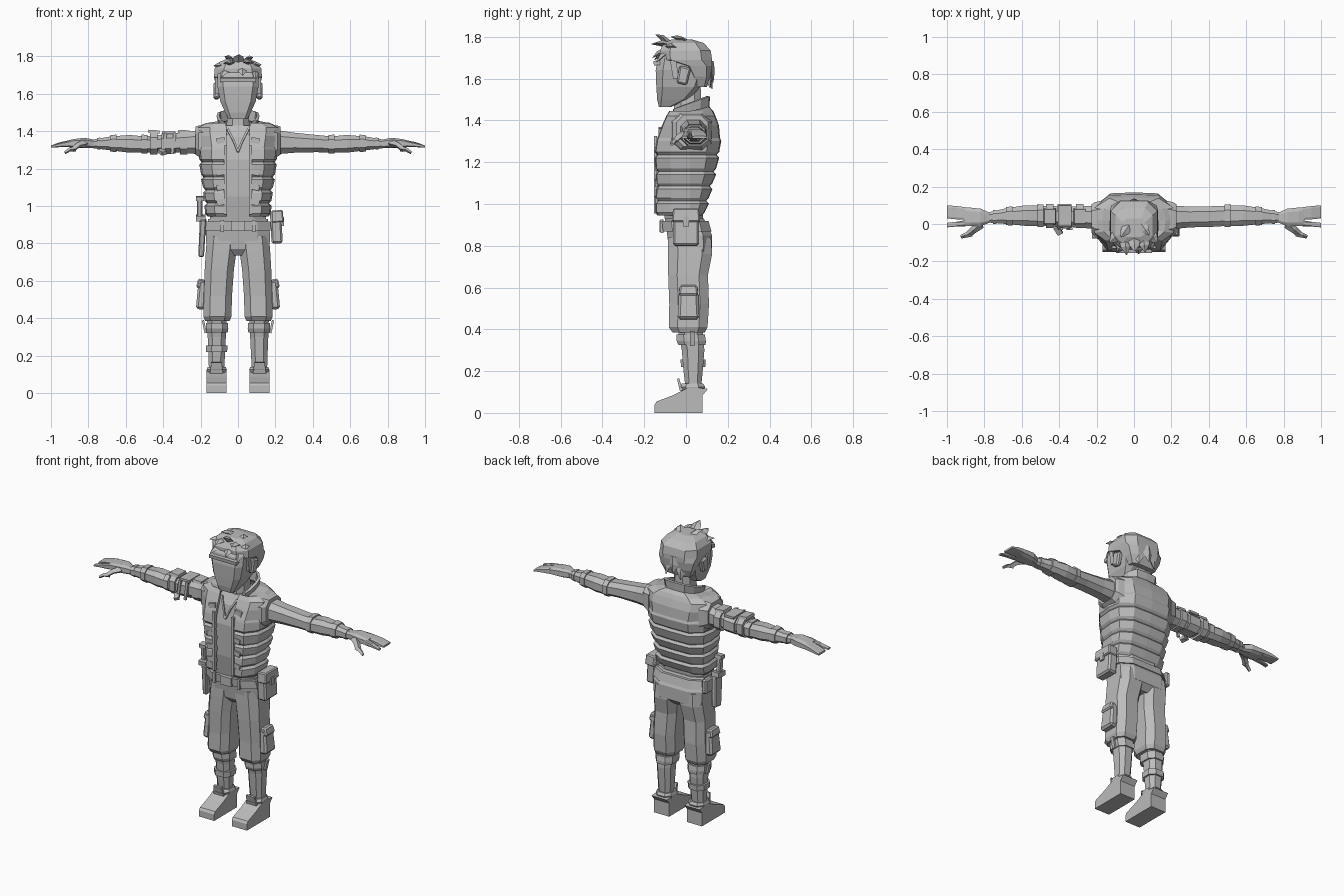
import bpy, bmesh, math
from mathutils import Vector, Matrix

grey = bpy.data.materials.new("plain grey")
grey.diffuse_color = (0.5, 0.5, 0.5, 1)


def finish(name, bm):
    bmesh.ops.recalc_face_normals(bm, faces=bm.faces)
    me = bpy.data.meshes.new(name)
    bm.to_mesh(me)
    bm.free()
    me.materials.append(grey)
    ob = bpy.data.objects.new(name, me)
    bpy.context.collection.objects.link(ob)
    return ob


def loft(name, rings, closed=True, caps=True):
    bm = bmesh.new()
    vs = [[bm.verts.new(p) for p in r] for r in rings]
    n = len(vs[0])
    for a, b in zip(vs, vs[1:]):
        for i in range(n if closed else n - 1):
            j = (i + 1) % n
            bm.faces.new((a[i], a[j], b[j], b[i]))
    if caps:
        bm.faces.new(vs[0])
        bm.faces.new(vs[-1])
    return finish(name, bm)


def octagon(u0, u1, v0, v1, c=0.5):
    cu, cv, hu, hv = (u0 + u1) / 2, (v0 + v1) / 2, (u1 - u0) / 2, (v1 - v0) / 2
    s = [(1, -c), (1, c), (c, 1), (-c, 1), (-1, c), (-1, -c), (-c, -1), (c, -1)]
    return [(cu + a * hu, cv + b * hv) for a, b in s]


def column(name, rows, c=0.5, sx=1):
    # rows: z, x0, x1, y0, y1
    return loft(name, [[(sx * x, y, r[0]) for x, y in octagon(*r[1:], c)] for r in rows])


def limb(name, rows, c=0.5, sx=1):
    # rows: x, y0, y1, z0, z1
    return loft(name, [[(sx * r[0], y, z) for y, z in octagon(*r[1:], c)] for r in rows])


def box(name, c, size, rot=(0, 0, 0), taper=1.0, bevel=0.0):
    bm = bmesh.new()
    bmesh.ops.create_cube(bm, size=1)
    for v in bm.verts:
        k = taper if v.co.z > 0 else 1
        v.co = Vector((v.co.x * size[0] * k, v.co.y * size[1] * k, v.co.z * size[2]))
    if bevel:
        bmesh.ops.bevel(bm, geom=bm.edges[:], offset=bevel, segments=1, affect='EDGES')
    m = Matrix.Translation(c)
    for a, ax in zip(rot, 'XYZ'):
        m = m @ Matrix.Rotation(math.radians(a), 4, ax)
    bm.transform(m)
    return finish(name, bm)


def spike(name, base, tip, r0, r1=0.003, flat=0.5):
    a, b = Vector(base), Vector(tip)
    q = (b - a).to_track_quat('Z', 'Y')
    mid = a.lerp(b, 0.55) + Vector((0, 0, 0.008))
    s = [(1, 0), (0, flat), (-1, 0), (0, -flat)]
    return loft(name, [[p + q @ Vector((r * u, r * v, 0)) for u, v in s]
                       for p, r in ((a, r0), (mid, r0 * 0.75), (b, r1))])


def prism(name, profile, x0, x1, sx=1):
    return loft(name, [[(sx * x, y, z) for y, z in profile] for x in (x0, x1)])


# head, neck and face
column("head", [(1.465, -.05, .05, -.13, -.07), (1.50, -.068, .068, -.138, .01),
                (1.56, -.095, .095, -.142, .07), (1.64, -.11, .11, -.145, .10),
                (1.70, -.11, .11, -.135, .11), (1.75, -.08, .08, -.10, .08)], .72)
column("neck", [(1.38, -.065, .065, -.06, .08), (1.56, -.052, .052, -.055, .07)])
box("brow_band", (0, -.14, 1.675), (.19, .03, .022), (8, 0, 0))

# hair cap, lower at the nape than at the forehead
hair = [(1.56, .085, .035, .10), (1.61, .108, .02, .118), (1.66, .122, -.01, .125),
        (1.69, .128, -.125, .125), (1.735, .125, -.125, .118), (1.77, .10, -.105, .085),
        (1.787, .06, -.07, .03)]
column("hair_cap", [(z, -w, w, a, b) for z, w, a, b in hair], .6)
tufts = [((0, -.08, 1.765), (.005, -.145, 1.81), .035), ((.05, -.07, 1.755), (.06, -.15, 1.77), .035),
         ((-.05, -.07, 1.755), (-.04, -.165, 1.765), .035), ((.08, -.05, 1.74), (.125, -.10, 1.755), .035),
         ((-.08, -.05, 1.74), (-.13, -.10, 1.75), .035), ((.02, -.10, 1.73), (.025, -.16, 1.70), .03),
         ((-.06, -.10, 1.72), (-.09, -.15, 1.69), .03), ((.08, -.09, 1.72), (.095, -.14, 1.68), .03),
         ((-.03, -.01, 1.775), (-.07, -.07, 1.80), .03), ((.04, .0, 1.775), (.08, -.06, 1.795), .03),
         ((.05, .10, 1.63), (.06, .115, 1.555), .035), ((-.04, .10, 1.63), (-.05, .125, 1.55), .035),
         ((0, .11, 1.68), (.0, .13, 1.58), .045)]
for i, (a, b, r) in enumerate(tufts):
    spike(f"hair_tuft_{i}", a, b, r)
for s, side in ((1, "left"), (-1, "right")):
    box(f"ear_{side}", (s * .115, -.012, 1.615), (.03, .05, .085), (-12, 0, 0), 1.15, .008)
    box(f"sideburn_{side}", (s * .112, -.055, 1.645), (.02, .028, .09), (10, 0, 0))

# shirt and necklace
column("shirt", [(.92, -.15, .15, -.10, .08), (1.05, -.15, .15, -.122, .09),
                 (1.25, -.17, .17, -.125, .12), (1.37, -.18, .18, -.10, .13),
                 (1.43, -.09, .09, -.065, .10)], .55)
for s in (1, -1):
    spike("necklace", (s * .055, -.085, 1.41), (0, -.13, 1.29), .009, .007, 1)


# quilted vest, open at the front: rows of z, half width, front, back, opening, collar tilt
def vest_ring(z, w, f, b, g, tilt=0):
    half = [(g, f), (g + (w - g) * .55, f * .96), (w * .95, f * .5), (w, 0.02),
            (w * .94, b * .62), (w * .6, b * .97)]
    pts = half + [(0, b)] + [(-x, y) for x, y in reversed(half)]
    return [(x, y, z + tilt * (y - b)) for x, y in pts]


rows = []
bands = [(.945, .172, -.145, .085), (1.015, .175, -.145, .105), (1.085, .182, -.142, .122),
         (1.155, .193, -.144, .14), (1.235, .203, -.148, .155), (1.315, .207, -.14, .165)]
for (z0, w0, f0, b0), (z1, w1, f1, b1) in zip(bands, bands[1:]):
    rows += [(z0, w0 - .008, f0 + .009, b0 - .008, .06), (z0 + .014, w0 + .004, f0 - .002, b0 + .004, .06),
             (z1 - .014, w1 + .004, f1 - .002, b1 + .004, .06)]
rows += [(1.315, .205, -.138, .163, .06), (1.375, .22, -.115, .158, .06), (1.42, .222, -.095, .142, .062),
         (1.445, .17, -.08, .13, .066), (1.465, .105, -.06, .112, .07, .25),
         (1.515, .115, -.062, .115, .075, .35)]
vest = loft("vest", [vest_ring(*r) for r in rows], False, False)
mod = vest.modifiers.new("thickness", 'SOLIDIFY')
mod.thickness = .016
mod.offset = -1
for s, side in ((1, "left"), (-1, "right")):
    box(f"vest_trim_{side}", (s * .067, -.146, 1.14), (.018, .014, .37))
    for i, z in enumerate((1.02, 1.10, 1.18, 1.27, 1.35)):
        box(f"vest_tab_{side}_{i}", (s * .092, -.142 + max(0, z - 1.2) * .12, z), (.045, .014, .03), (0, s * 12, 0))
    limb(f"armhole_{side}", [(.175, -.075, .125, 1.245, 1.435), (.212, -.065, .115, 1.265, 1.43),
                             (.228, -.045, .105, 1.275, 1.425)], .55, s)

# arms with wrist wraps and hands
for s, side in ((1, "left"), (-1, "right")):
    limb(f"arm_{side}", [(.18, -.03, .10, 1.275, 1.41), (.30, -.018, .093, 1.285, 1.392),
                         (.42, -.015, .095, 1.288, 1.38), (.50, -.01, .098, 1.285, 1.372),
                         (.58, -.01, .10, 1.285, 1.38), (.68, .0, .085, 1.298, 1.372),
                         (.78, .008, .062, 1.31, 1.355)], .5, s)
    limb(f"elbow_wrap_{side}", [(.485, -.016, .104, 1.28, 1.38), (.515, -.016, .106, 1.28, 1.382)], .5, s)
    limb(f"forearm_cuff_{side}", [(.65, -.008, .095, 1.288, 1.382), (.685, -.006, .09, 1.292, 1.378)], .5, s)
    limb(f"wrist_band_{side}", [(.735, .0, .076, 1.302, 1.366), (.755, .0, .074, 1.304, 1.364)], .5, s)
    limb(f"palm_{side}", [(.77, .008, .06, 1.31, 1.355), (.82, -.012, .082, 1.31, 1.365),
                          (.88, -.012, .088, 1.312, 1.358), (.91, -.01, .09, 1.316, 1.350)], .6, s)
    limb(f"fingers_{side}", [(.90, .022, .09, 1.316, 1.352), (.95, .025, .096, 1.315, 1.342),
                             (1.0, .03, .10, 1.312, 1.324)], .7, s)
    limb(f"index_finger_{side}", [(.90, -.012, .02, 1.316, 1.35), (.95, -.014, .012, 1.315, 1.338),
                                  (1.0, -.018, .006, 1.312, 1.324)], .6, s)
    spike(f"thumb_{side}", (s * .82, .0, 1.335), (s * .885, -.055, 1.302), .026, .017, .8)
    spike(f"thumb_tip_{side}", (s * .87, -.05, 1.305), (s * .925, -.068, 1.285), .018, .01, .8)

# strapped guard on one upper arm
for i, x in enumerate((-.45, -.29)):
    limb(f"arm_strap_{i}", [(x - .02, -.022, .108, 1.275, 1.398), (x + .02, -.022, .108, 1.275, 1.398)], .5)
    box(f"arm_buckle_{i}", (x, .04, 1.398), (.065, .085, .016), (0, 4, 0), .9)
limb("arm_wrap", [(-.41, -.024, .106, 1.278, 1.388), (-.335, -.024, .106, 1.28, 1.394)], .5)
box("arm_plate", (-.37, .045, 1.391), (.07, .11, .014))
for x in (-.395, -.345):
    box("arm_buckle_bar", (x, -.025, 1.335), (.016, .012, .115), (0, 8, 0))
box("arm_strap_tail", (-.405, -.035, 1.29), (.03, .045, .02), (25, 0, 30))

# trousers
column("hips", [(.735, -.10, .10, -.05, .09), (.77, -.168, .168, -.08, .125),
                (.85, -.172, .172, -.09, .125), (.93, -.16, .16, -.10, .085)], .6)
for s, side in ((1, "left"), (-1, "right")):
    column(f"trouser_leg_{side}", [(.385, .045, .175, -.065, .09), (.41, .035, .185, -.082, .103),
                                   (.52, .032, .182, -.08, .11), (.66, .022, .178, -.085, .105),
                                   (.76, .008, .172, -.086, .125), (.84, .0, .165, -.085, .12)], .55, s)
    box(f"trouser_strap_{side}", (s * .18, .03, .355), (.012, .022, .07), (0, s * 12, 0))
    # thigh pocket
    box(f"thigh_pocket_{side}", (s * .195, .012, .525), (.05, .105, .155), (0, -s * 4, 0), .85, .012)
    box(f"thigh_pocket_flap_{side}", (s * .198, .012, .585), (.045, .095, .05), (0, -s * 10, 0), .85, .008)
    # shin, wraps and boot
    column(f"shin_{side}", [(.10, .075, .155, .0, .07), (.20, .07, .158, -.012, .08),
                            (.30, .065, .162, -.02, .088), (.40, .062, .165, -.04, .08)], .5, s)
    column(f"knee_wrap_{side}", [(.325, .055, .168, -.036, .094), (.345, .052, .172, -.045, .095),
                                 (.375, .054, .17, -.045, .09)], .5, s)
    column(f"ankle_band_{side}", [(.105, .062, .165, -.02, .085), (.125, .06, .168, -.035, .092),
                                  (.14, .066, .162, -.02, .082)], .5, s)
    prism(f"boot_{side}", [(-.15, 0), (.08, 0), (.08, .085), (.105, .115), (.055, .12),
                           (.0, .115), (-.06, .085), (-.14, .055), (-.15, .04)], .062, .168, s)
    box(f"boot_tongue_{side}", (s * .115, -.03, .135), (.07, .014, .06), (15, 0, 0), .8)
column("calf_band", [(.22, -.17, -.058, -.024, .092), (.255, -.172, -.056, -.026, .094)], .5)

# belt
column("belt", [(.868, -.18, .18, -.11, .122), (.918, -.172, .172, -.115, .108)], .6)
box("belt_buckle", (0, -.118, .893), (.075, .016, .055))
for x in (-.085, .085):
    box("belt_loop", (x, -.114, .893), (.018, .014, .065))

# hip pouch on one side, sheathed tool on the other
box("hip_pouch", (.205, .0, .885), (.06, .125, .17), (0, -3, 0), 1, .01)
box("hip_pouch_flap", (.21, .0, .945), (.066, .135, .065), (0, -3, 0), .92, .006)
box("hip_pouch_clasp", (.24, .0, .915), (.012, .03, .045))
box("sheath", (-.192, -.035, .83), (.03, .06, .20), (6, 3, 0), 1.15, .006)
box("sheath_clip", (-.2, -.04, .935), (.05, .07, .03), (6, 0, 0))
box("tool_grip", (-.205, -.045, .985), (.028, .036, .11), (6, 0, 0), 1, .006)
box("tool_pommel", (-.203, -.05, 1.04), (.045, .04, .022), (6, 0, 0))
box("side_pouch", (-.185, .05, .89), (.035, .07, .09), (0, 0, 0), 1, .008)
